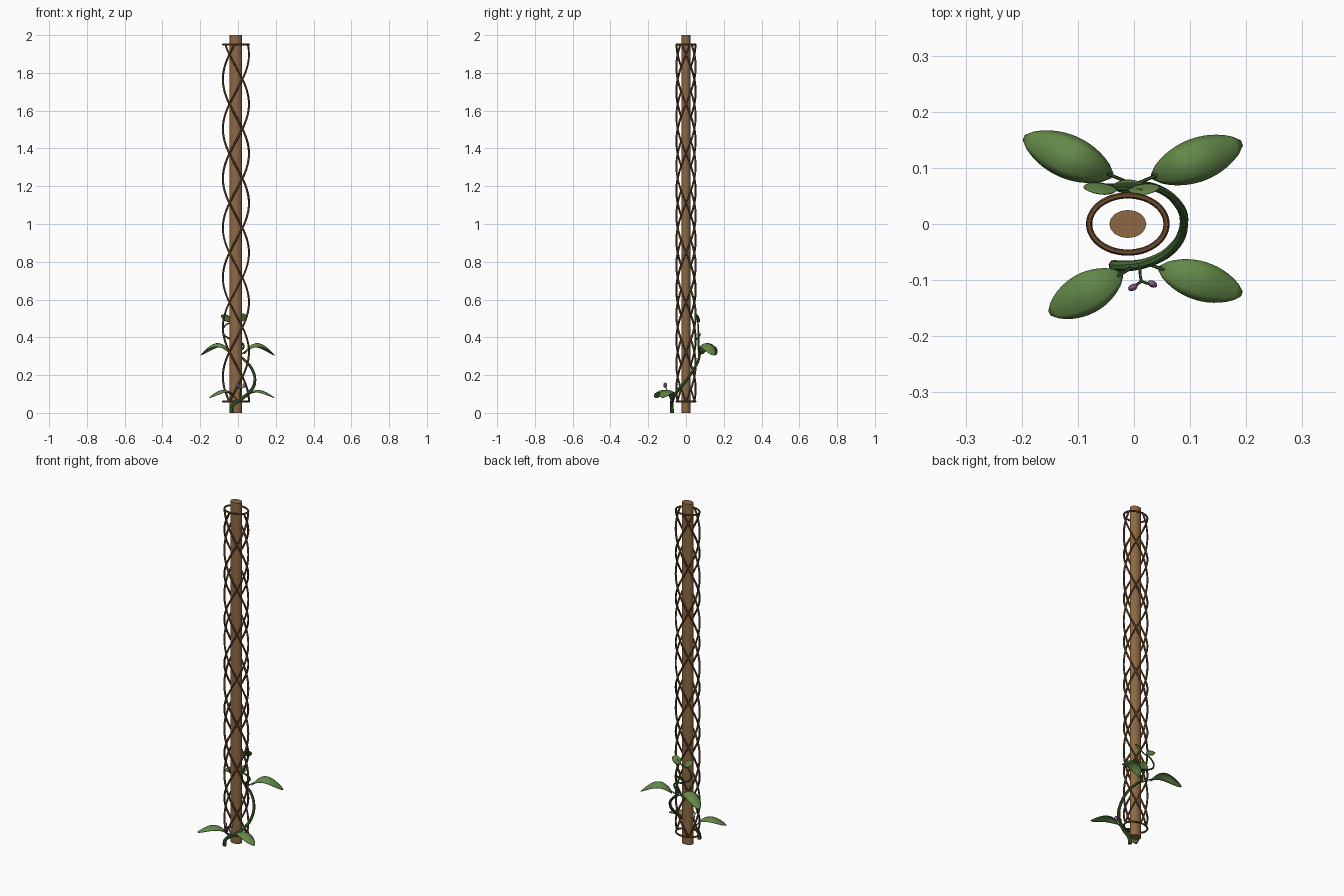
import bpy, bmesh
from math import sin, cos, pi, tau, radians
from mathutils import Vector

cube = bpy.data.objects.get("Cube")
if cube:
    bpy.data.objects.remove(cube, do_unlink=True)


def material(name, rgb):
    m = bpy.data.materials.new(name)
    m.use_nodes = True
    m.diffuse_color = (*rgb, 1)
    node = next(n for n in m.node_tree.nodes if n.type == 'BSDF_PRINCIPLED')
    node.inputs["Base Color"].default_value = (*rgb, 1)
    return m


WOOD = material("pole wood", (0.27, 0.14, 0.055))
CANE = material("lattice cane", (0.16, 0.075, 0.03))
STEM = material("vine green", (0.055, 0.13, 0.035))
LEAF = material("leaf green", (0.125, 0.25, 0.065))
PETAL = material("bud purple", (0.25, 0.11, 0.26))

CX = -0.011   # axis of the pole and lattice
RX, RY = 0.069, 0.051


def finish(obj, name, mat):
    obj.name = name
    obj.data.materials.clear()
    obj.data.materials.append(mat)
    bpy.ops.object.select_all(action='DESELECT')
    obj.select_set(True)
    bpy.context.view_layer.objects.active = obj
    bpy.ops.object.shade_smooth_by_angle(angle=radians(40))
    return obj


def tube(name, paths, radius, mat, taper=1.0, cyclic=False, kind='BEZIER', sides=1):
    """Round tubes swept along one or more point paths."""
    cu = bpy.data.curves.new(name, 'CURVE')
    cu.dimensions = '3D'
    cu.bevel_depth = radius
    cu.bevel_resolution = sides
    cu.resolution_u = 6
    cu.use_fill_caps = True
    for path in paths:
        sp = cu.splines.new(kind)
        pts = sp.bezier_points if kind == 'BEZIER' else sp.points
        pts.add(len(path) - 1)
        for i, (p, co) in enumerate(zip(pts, path)):
            p.co = co if kind == 'BEZIER' else (*co, 1)
            p.radius = 1 + (taper - 1) * i / (len(path) - 1)
            if kind == 'BEZIER':
                p.handle_left_type = p.handle_right_type = 'AUTO'
        sp.use_cyclic_u = cyclic
    obj = bpy.data.objects.new(name, cu)
    bpy.context.collection.objects.link(obj)
    bpy.ops.object.select_all(action='DESELECT')
    obj.select_set(True)
    bpy.context.view_layer.objects.active = obj
    bpy.ops.object.convert(target='MESH')
    return finish(bpy.context.object, name, mat)


def leaf(name, base, tip, width, rise, droop, side=None):
    """Arched oval blade from base to tip."""
    base, tip = Vector(base), Vector(tip)
    along = tip - base
    side = Vector(side) if side else along.cross(Vector((0, 0, 1)))
    side.normalize()
    nu, nv = 14, 6
    bm = bmesh.new()
    rows = []
    for i in range(nu + 1):
        u = 0.01 + 0.98 * i / nu
        half = width / 2 * sin(pi * u) ** 0.6
        row = []
        for j in range(nv + 1):
            v = 2 * j / nv - 1
            p = base + along * u + side * half * v
            p.z += rise * sin(pi * u ** 0.85) - droop * v * v * sin(pi * u)
            row.append(bm.verts.new(p))
        rows.append(row)
    for a, b in zip(rows, rows[1:]):
        for j in range(nv):
            bm.faces.new((a[j], a[j + 1], b[j + 1], b[j]))
    bmesh.ops.recalc_face_normals(bm, faces=bm.faces)
    me = bpy.data.meshes.new(name)
    bm.to_mesh(me)
    bm.free()
    obj = bpy.data.objects.new(name, me)
    bpy.context.collection.objects.link(obj)
    mod = obj.modifiers.new("thickness", 'SOLIDIFY')
    mod.thickness = 0.002
    return finish(obj, name, LEAF)


# Central pole, slightly oval
bpy.ops.mesh.primitive_cylinder_add(vertices=16, radius=1, depth=2, location=(CX, 0, 1))
pole = bpy.context.object
pole.scale = (0.033, 0.025, 1)
bpy.ops.object.transform_apply(location=False, rotation=False, scale=True)
finish(pole, "pole", WOOD)

# Lattice: three canes winding each way, held by two hoops
Z0, Z1, TURNS, STEPS = 0.06, 1.95, 2.4, 120


def on_oval(angle, z):
    return (CX + RX * cos(angle), RY * sin(angle), z)


for label, way in (("left", 1), ("right", -1)):
    canes = [[on_oval(way * (tau * k / 3 + tau * TURNS * i / STEPS), Z0 + (Z1 - Z0) * i / STEPS)
              for i in range(STEPS + 1)] for k in range(3)]
    tube("lattice_canes_" + label, canes, 0.0055, CANE, kind='POLY')
for label, z in (("bottom", Z0), ("top", Z1)):
    hoop = [on_oval(tau * i / 40, z) for i in range(40)]
    tube("lattice_hoop_" + label, [hoop], 0.005, CANE, cyclic=True, kind='POLY')

# Main vine climbing round the lattice
tube("vine", [[(-0.035, -0.074, 0), (-0.03, -0.075, 0.035), (0.02, -0.07, 0.075),
               (0.07, -0.042, 0.12), (0.089, 0, 0.17), (0.075, 0.04, 0.23),
               (0.035, 0.066, 0.28), (0.0, 0.07, 0.315), (0.03, 0.066, 0.355),
               (-0.03, 0.067, 0.385), (-0.08, 0.066, 0.425), (-0.065, 0.064, 0.465),
               (-0.01, 0.062, 0.485), (0.015, 0.06, 0.51)]],
     0.0105, STEM, taper=0.25, sides=2)

# Big leaves with their stalks
blades = (
    ("leaf_front_right", (-0.02, -0.088, 0.09), (-0.152, -0.16, 0.08), 0.074, 0.036, 0.012, (0, -0.075, 0.06)),
    ("leaf_front_left", (0.043, -0.078, 0.09), (0.194, -0.125, 0.08), 0.07, 0.036, 0.012, (0.02, -0.07, 0.075)),
    ("leaf_back_left", (0.03, 0.083, 0.31), (0.194, 0.145, 0.305), 0.078, 0.062, 0.02, (0, 0.07, 0.3)),
    ("leaf_back_right", (-0.037, 0.085, 0.31), (-0.198, 0.155, 0.305), 0.078, 0.062, 0.02, (0, 0.07, 0.3)),
)
for name, base, tip, width, rise, droop, root in blades:
    leaf(name, base, tip, width, rise, droop)
    joint = Vector(base).lerp(Vector(tip), 0.08)
    joint.z += rise * 0.3
    mid = (Vector(root) + joint) / 2
    tube(name + "_stalk", [[root, mid, joint]], 0.003, STEM)

# Small young leaves near the tip of the vine
leaf("young_leaf_upper_left", (-0.01, 0.062, 0.49), (0.045, 0.064, 0.515), 0.045, 0.006, 0.004, (0.2, 0.4, -0.8))
leaf("young_leaf_upper_right", (-0.03, 0.062, 0.485), (-0.09, 0.066, 0.515), 0.04, 0.006, 0.004, (0.2, -0.5, 0.8))
leaf("young_leaf_lower", (-0.04, 0.066, 0.395), (0.02, 0.066, 0.41), 0.04, 0.006, 0.004, (0, 0.6, 0.8))

# Bud sprig at the front
FORK = (0.013, -0.102, 0.125)
tube("bud_sprig", [[(0.01, -0.074, 0.075), (0.011, -0.09, 0.1), FORK],
                   [FORK, (0.005, -0.108, 0.135), (-0.002, -0.112, 0.14)],
                   [FORK, (0.025, -0.106, 0.135), (0.033, -0.107, 0.14)]], 0.0025, STEM)
for label, x, y, turn in (("right", -0.002, -0.113, 25), ("left", 0.033, -0.107, -25)):
    bpy.ops.mesh.primitive_uv_sphere_add(segments=12, ring_count=8, radius=1, location=(x, y, 0.147),
                                         rotation=(0, 0, radians(turn)))
    bud = bpy.context.object
    bud.scale = (0.009, 0.006, 0.013)
    finish(bud, "bud_" + label, PETAL)
